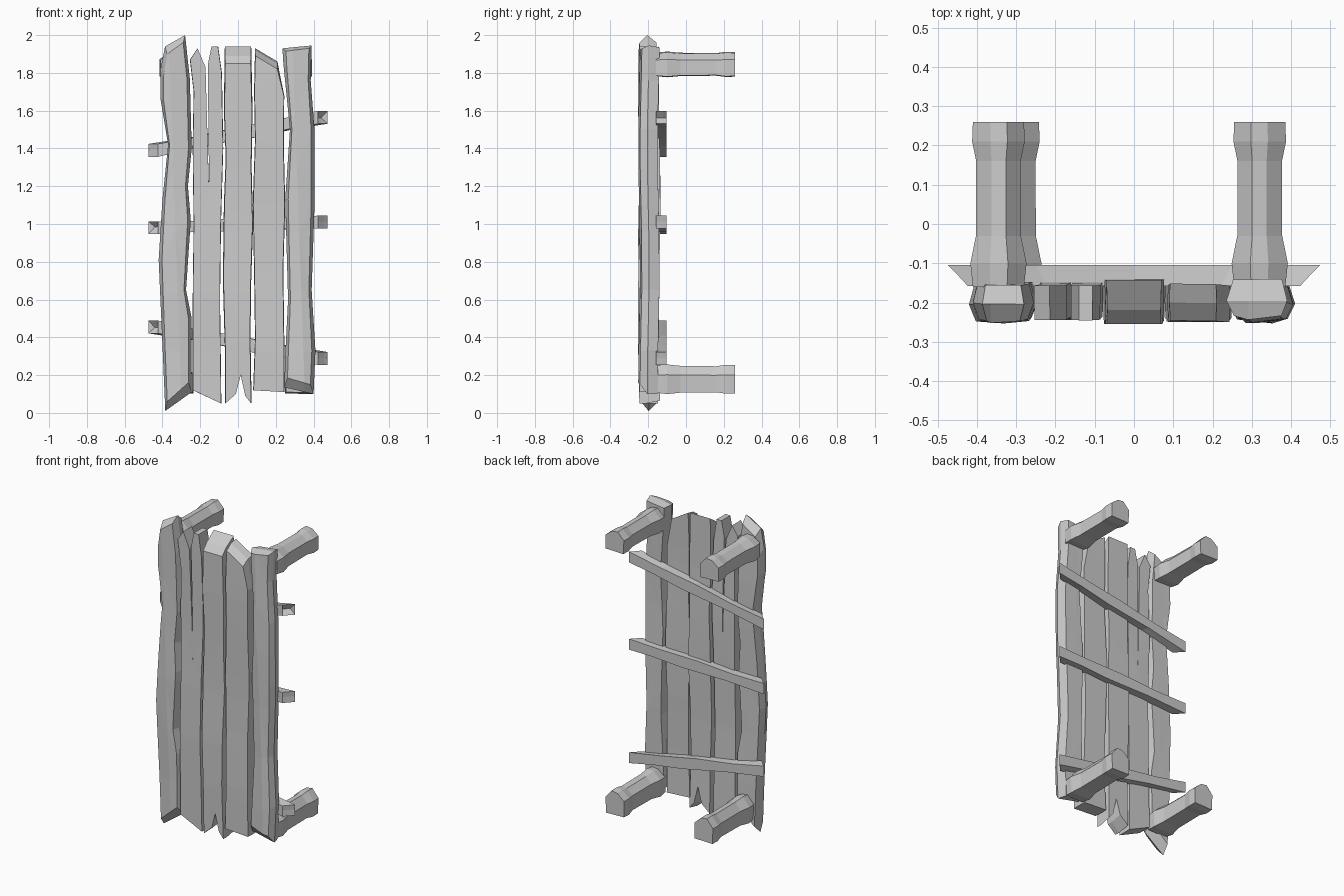
import bpy, bmesh, math
from mathutils import Vector


def finish(bm, name):
    bmesh.ops.recalc_face_normals(bm, faces=bm.faces)
    me = bpy.data.meshes.new(name)
    bm.to_mesh(me)
    bm.free()
    bpy.context.collection.objects.link(bpy.data.objects.new(name, me))


def loft(rings):
    bm = bmesh.new()
    vs = [[bm.verts.new(p) for p in r] for r in rings]
    n = len(vs[0])
    for a, b in zip(vs, vs[1:]):
        for i in range(n):
            j = (i + 1) % n
            bm.faces.new((a[i], a[j], b[j], b[i]))
    bm.faces.new(vs[0])
    bm.faces.new(vs[-1][::-1])
    return bm


def board(name, outline, rings, cuts=(), phase=0.0, crown=0.0):
    """Outline in x/z, swept through rings of (y, x scale, top drop, bottom lift)."""
    cx = (min(p[0] for p in outline) + max(p[0] for p in outline)) / 2
    layers = []
    for y, s, drop, lift in rings:
        layers.append([(cx + (x - cx) * s, y,
                        z - (drop if z > 1.78 else 0) + (lift if z < 0.22 else 0))
                       for x, z in outline])
    bm = loft(layers)
    # rough-hewn bends across the grain
    for z in cuts:
        bmesh.ops.bisect_plane(bm, geom=bm.verts[:] + bm.edges[:] + bm.faces[:],
                               plane_co=(0, 0, z), plane_no=(0, 0, 1))
    if crown:
        # lengthwise ridge down the front
        bmesh.ops.bisect_plane(bm, geom=bm.verts[:] + bm.edges[:] + bm.faces[:],
                               plane_co=(cx, 0, 1), plane_no=Vector((1, 0, 0.035)).normalized())
    for v in bm.verts:
        if cuts:
            v.co.y += 0.005 * math.sin(v.co.z * 5 + phase)
        if crown and v.co.y < -0.22 and abs(v.co.x - cx) < 0.04:
            v.co.y -= crown
    bmesh.ops.triangulate(bm, faces=[f for f in bm.faces if len(f.verts) > 4])
    finish(bm, name)


CUTS = (0.32, 0.64, 0.96, 1.3, 1.6)

# Five upright planks, left to right
board("plank_far_left",
      [(-.385, .01), (-.40, .36), (-.42, .81), (-.40, 1.13), (-.37, 1.42), (-.41, 1.66),
       (-.41, 1.82), (-.386, 1.94), (-.28, 2.0), (-.255, 1.77), (-.245, 1.40),
       (-.265, 1.2), (-.25, 1.02), (-.275, .65), (-.245, .5), (-.245, .11)],
      [(-.243, .80, .04, .05), (-.2, 1, 0, 0), (-.152, .85, .04, .05)], CUTS, 0.5, .006)

board("plank_left",
      [(-.24, .12), (-.24, .6), (-.235, 1.0), (-.24, 1.4), (-.235, 1.7), (-.255, 1.87),
       (-.215, 1.93), (-.172, 1.83), (-.152, 1.13), (-.16, 1.84), (-.14, 1.94),
       (-.105, 1.94), (-.085, 1.80), (-.078, 1.4), (-.09, 1.0), (-.095, .6), (-.088, .05)],
      [(-.24, .98, 0, 0), (-.152, 1, 0, 0)], CUTS, 1.2)

board("plank_middle",
      [(-.07, .05), (-.07, .35), (-.08, .7), (-.075, 1.1), (-.065, 1.35), (-.075, 1.6),
       (-.07, 1.94), (.07, 1.94), (.077, 1.6), (.072, 1.3), (.08, 1.0), (.07, .7),
       (.066, .4), (.072, .05), (.04, .09), (.015, .20), (-.012, .10)],
      [(-.25, .96, .09, 0), (-.215, .97, .05, 0), (-.14, 1, 0, .015)], CUTS, 2.2)

board("plank_right",
      [(.08, .12), (.09, .4), (.085, .75), (.078, 1.1), (.09, 1.45), (.085, 1.7),
       (.09, 1.93), (.21, 1.86), (.245, 1.68), (.243, 1.4), (.25, 1.1), (.24, .75),
       (.245, .4), (.245, .11)],
      [(-.245, .97, .04, 0), (-.2, 1, .01, 0), (-.152, .98, 0, 0)], CUTS, 3.0)

board("plank_far_right",
      [(.245, .135), (.25, .3), (.265, .6), (.25, 1.13), (.275, 1.5), (.24, 1.85),
       (.235, 1.93), (.39, 1.945), (.385, 1.76), (.405, 1.5), (.405, 1.1), (.39, .65),
       (.41, .33), (.40, .10)],
      [(-.238, .78, .015, .05), (-.2, 1, 0, 0), (-.145, .80, .01, 0)], CUTS, 4.0, .01)

# Three sloping battens on the back, each with one split end
for name, zl, zr, split_left in (("upper_batten", 1.39, 1.565, False),
                                 ("middle_batten", .98, 1.01, True),
                                 ("lower_batten", .455, .288, True)):
    def at(x, dz):
        return (x, zl + (zr - zl) * (x + .475) / .95 + dz)
    left = [at(-.475, .034), at(-.44 if split_left else -.472, .003), at(-.475, -.034)]
    right = [at(.475, -.034), at(.472 if split_left else .44, .003), at(.475, .034)]
    low = [at(-.2, -.028), at(.1, -.037), at(.3, -.03)]
    high = [at(.25, .032), at(0, .037), at(-.25, .028)]
    board(name, left + low + right + high,
          [(-.158, .89, 0, 0), (-.122, .96, 0, 0), (-.104, 1, 0, 0)])

# Four hewn pegs reaching backward, flared at both ends
HEX = [(-.065, -.062), (.06, -.065), (.065, .02), (.022, .065), (-.02, .06), (-.065, .025)]
FLARE = [(-.16, 1.0, .95), (-.10, 1.1, 1.05), (-.03, .88, .95), (.16, .87, .92),
         (.21, 1.03, 1.02), (.26, 1.0, 1.0)]
for name, px, pz, flip, h in (("upper_left_peg", -.345, 1.845, 1, 1),
                              ("upper_right_peg", .32, 1.845, -1, 1),
                              ("lower_left_peg", -.307, .178, -1, 1.15),
                              ("lower_right_peg", .32, .178, 1, 1.15)):
    bm = loft([[(px + flip * x * sx, y, pz + z * sz * h) for x, z in HEX]
               for y, sx, sz in FLARE])
    finish(bm, name)
